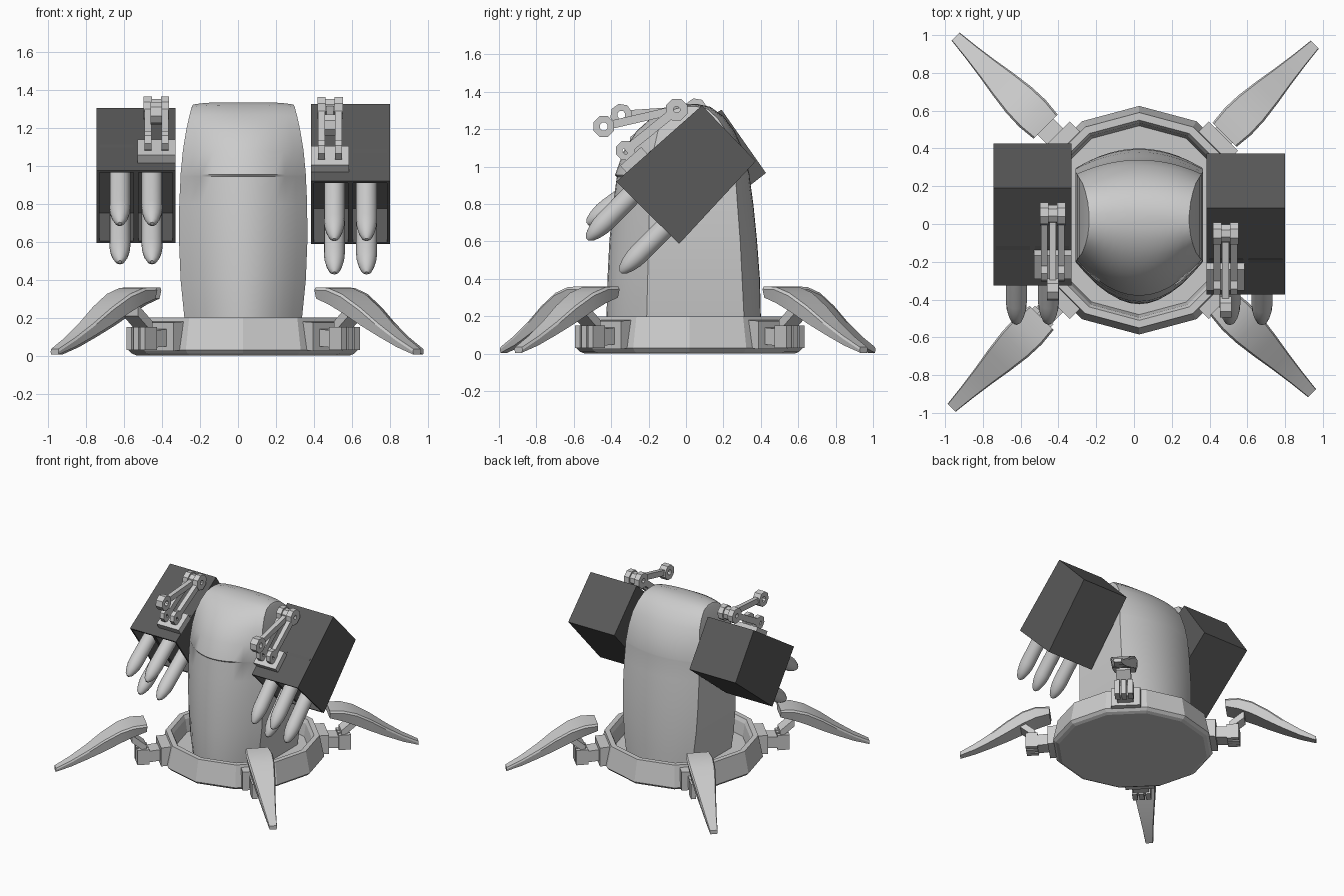
import bpy, bmesh
from math import sin, cos, pi, radians
from mathutils import Matrix, Vector

if "Cube" in bpy.data.objects:
    bpy.data.objects.remove(bpy.data.objects["Cube"])

CX, CY = 0.0275, 0.02
I4 = Matrix.Identity(4)
dark = bpy.data.materials.new("dark_grey")
dark.diffuse_color = (0.1, 0.1, 0.1, 1)
dark.use_nodes = True
dark.node_tree.nodes["Principled BSDF"].inputs["Base Color"].default_value = dark.diffuse_color


def loft_bm(rings, loop=False):
    bm = bmesh.new()
    vs = [[bm.verts.new(p) for p in r] for r in rings]
    n = len(rings[0])
    pairs = list(zip(vs, vs[1:])) + ([(vs[-1], vs[0])] if loop else [])
    for a, b in pairs:
        for i in range(n):
            j = (i + 1) % n
            bm.faces.new((a[i], a[j], b[j], b[i]))
    if not loop:
        bm.faces.new(vs[0])
        bm.faces.new(vs[-1])
    bmesh.ops.recalc_face_normals(bm, faces=bm.faces)
    return bm


def finish(name, bm, M=I4, smooth=None, mat=None):
    bm.transform(M)
    bmesh.ops.recalc_face_normals(bm, faces=bm.faces)
    me = bpy.data.meshes.new(name)
    bm.to_mesh(me)
    bm.free()
    ob = bpy.data.objects.new(name, me)
    bpy.context.collection.objects.link(ob)
    if mat:
        me.materials.append(mat)
    if smooth:
        bpy.ops.object.select_all(action='DESELECT')
        bpy.context.view_layer.objects.active = ob
        ob.select_set(True)
        bpy.ops.object.shade_smooth_by_angle(angle=radians(smooth))
    return ob


def loft(name, rings, M=I4, smooth=None, loop=False):
    return finish(name, loft_bm(rings, loop), M, smooth)


def circle(r, z, n):
    return [(r * cos(2 * pi * i / n), r * sin(2 * pi * i / n), z) for i in range(n)]


def prism(name, pts, x0, x1, M):
    # side profile in (y, z) extruded along x
    return loft(name, [[(x, y, z) for y, z in pts] for x in (x0, x1)], M)


def eye(name, c, r, hole, x0, x1, M):
    # octagonal lug with a hole, axis along x
    def ring(rr, x):
        return [(x, c[0] + rr * cos(pi * (i + .5) / 4), c[1] + rr * sin(pi * (i + .5) / 4)) for i in range(8)]
    return loft(name, [ring(r, x0), ring(r, x1), ring(hole, x1), ring(hole, x0)], M, loop=True)


def bar(name, a, b, w, x0, x1, M):
    a, b = Vector(a), Vector(b)
    d = (b - a).normalized()
    p = Vector((-d.y, d.x)) * w
    return prism(name, [a + p, b + p, b - p, a - p], x0, x1, M)


# Base tray, twelve sided
tray = [(.56, 0), (.585, .01), (.605, .03), (.57, .2), (.53, .2), (.515, .17), (.50, .07)]
loft("base_tray", [circle(r, z, 12) for r, z in tray], Matrix.Translation((CX, CY, 0)))

# Body shell: z, half width, front y, front edge y, back y, back edge y
rows = [(.05, .29, -.415, -.205, .40, .31), (.2, .31, -.425, -.21, .40, .31),
        (.4, .33, -.42, -.205, .395, .30), (.6, .338, -.41, -.20, .38, .29),
        (.8, .337, -.39, -.195, .36, .275), (.945, .33, -.37, -.19, .34, .265),
        (.955, .33, -.38, -.19, .34, .265), (1.08, .318, -.335, -.175, .31, .245),
        (1.19, .30, -.265, -.15, .26, .215), (1.27, .285, -.175, -.11, .2, .17),
        (1.32, .272, -.085, -.06, .13, .115), (1.335, .265, -.01, 0, .06, .05)]
S = 12
rings = []
for z, w, yf, yfe, yb, ybe in rows:
    ring = []
    for y, ye, sgn in ((yf, yfe, 1), (yb, ybe, -1)):
        for i in range(S + 1):
            s = sgn * (2 * i / S - 1)
            drop = .012 * s ** 4 if z > 1.25 else 0
            ring.append((CX + w * s, y + (ye - y) * s * s, z - drop))
    rings.append(ring)
loft("body_shell", rings, smooth=32)

# Missile launchers; side profile is relative to the top rear edge
A = Vector((.085, 1.327))
top, back, bottom, front = [Vector(p) - A for p in
                            ((.085, 1.327), (.373, 1.03), (-.037, .587), (-.373, .92))]
face = (bottom - front).normalized()
aim = Vector((face.y, -face.x))
launchers = (("right", 1, .5925, A, 0), ("left", -1, -.5375, Vector((.19, 1.305)), -9.1))
for side, s, cx, piv, ang in launchers:
    M = (Matrix.Translation((cx, piv.x, piv.y)) @ Matrix.Rotation(radians(ang), 4, 'X')
         @ Matrix.Diagonal((s, 1, 1, 1)))
    # box with two deep openings
    bm = loft_bm([[(x, p.x, p.y) for p in (top, back, bottom, front)] for x in (-.2075, 0, .2075)])
    n = Vector((0, aim.x, aim.y))
    cells = [f for f in bm.faces if f.normal.dot(n) > .95]
    bmesh.ops.inset_individual(bm, faces=cells, thickness=.02, depth=0)
    bmesh.ops.inset_individual(bm, faces=cells, thickness=0, depth=-.25)
    finish(side + "_launcher_box", bm, M, mat=dark)
    # four rockets
    prof = [(.055, -.22), (.055, .19), (.052, .23), (.043, .27), (.028, .31), (.01, .328)]
    for x in (-.085, .085):
        for k in (.108, .358):
            p = front + face * k
            R = Vector((0, 0, 1)).rotation_difference(n).to_matrix().to_4x4()
            loft(side + "_rocket", [circle(r, z, 16) for r, z in prof],
                 M @ Matrix.Translation((x, p.x, p.y)) @ R, smooth=35)
    # bracket and folded linkage
    lx = -.1075
    up = (front - top).normalized()
    nrm = Vector((up.y, -up.x))
    if nrm.y < 0:
        nrm = -nrm
    J, E = Vector((-.135, -.022)), Vector((-.525, -.112))
    f0, f1 = top + up * .39, top + up * .54
    prism(side + "_bracket", [f0, f0 + nrm * .05, f1 + nrm * .05, f1], lx - .1, lx + .1, M)
    K = (f0 + f1) / 2 + nrm * .09
    for o in (-.045, .045):
        x0, x1 = lx + o - .018, lx + o + .018
        eye(side + "_arm_lug", J, .062, .018, x0 - .004, x1 + .004, M)
        bar(side + "_lower_arm", J + (K - J) * .15, K, .024, x0, x1, M)
        eye(side + "_arm_foot", K, .055, .018, x0, x1, M)
    eye(side + "_link_end", J, .05, .018, lx - .026, lx + .026, M)
    eye(side + "_link_tip", E, .06, .022, lx - .03, lx + .03, M)
    bar(side + "_upper_link", J + (E - J) * .11, J + (E - J) * .88, .022, lx - .018, lx + .018, M)

# Legs on the four diagonals: r, half width, bottom z, top z
blade = [(.64, .09, .30, .36), (.74, .1, .27, .357), (.84, .096, .225, .325), (.96, .08, .16, .255),
         (1.08, .06, .10, .17), (1.2, .043, .045, .095), (1.315, .03, .005, .035)]


def block(name, r0, r1, w, z0, z1, M, lift=0, y=0):
    loft(name, [[(r, y - w, a), (r, y + w, a), (r, y + w, b), (r, y - w, b)]
                for r, a, b in ((r0, z0, z1), (r1, z0 + lift, z1 + lift))], M)


for k, shift in enumerate((0, .06, .09, -.02)):
    M = Matrix.Translation((CX, CY, 0)) @ Matrix.Rotation(pi / 4 + k * pi / 2, 4, 'Z')
    B = M @ Matrix.Translation((shift, 0, 0))
    loft("leg_blade", [[(r, -w * .85, b), (r, w * .85, b), (r, w, t - .015), (r, w * .9, t),
                        (r, -w * .9, t), (r, -w, t - .015)] for r, w, b, t in blade], B, smooth=25)
    block("leg_mount", .54, .63, .11, .03, .18, M, lift=-.005)
    block("leg_hinge_arm", .62, .75, .06, .05, .14, M, lift=-.01)
    for y in (-.05, 0, .05):
        block("leg_knuckle", .71, .80, .019, .03, .15, M, y=y)
    block("leg_strut", .73, .84, .055, .12, .18, M, lift=.09)
